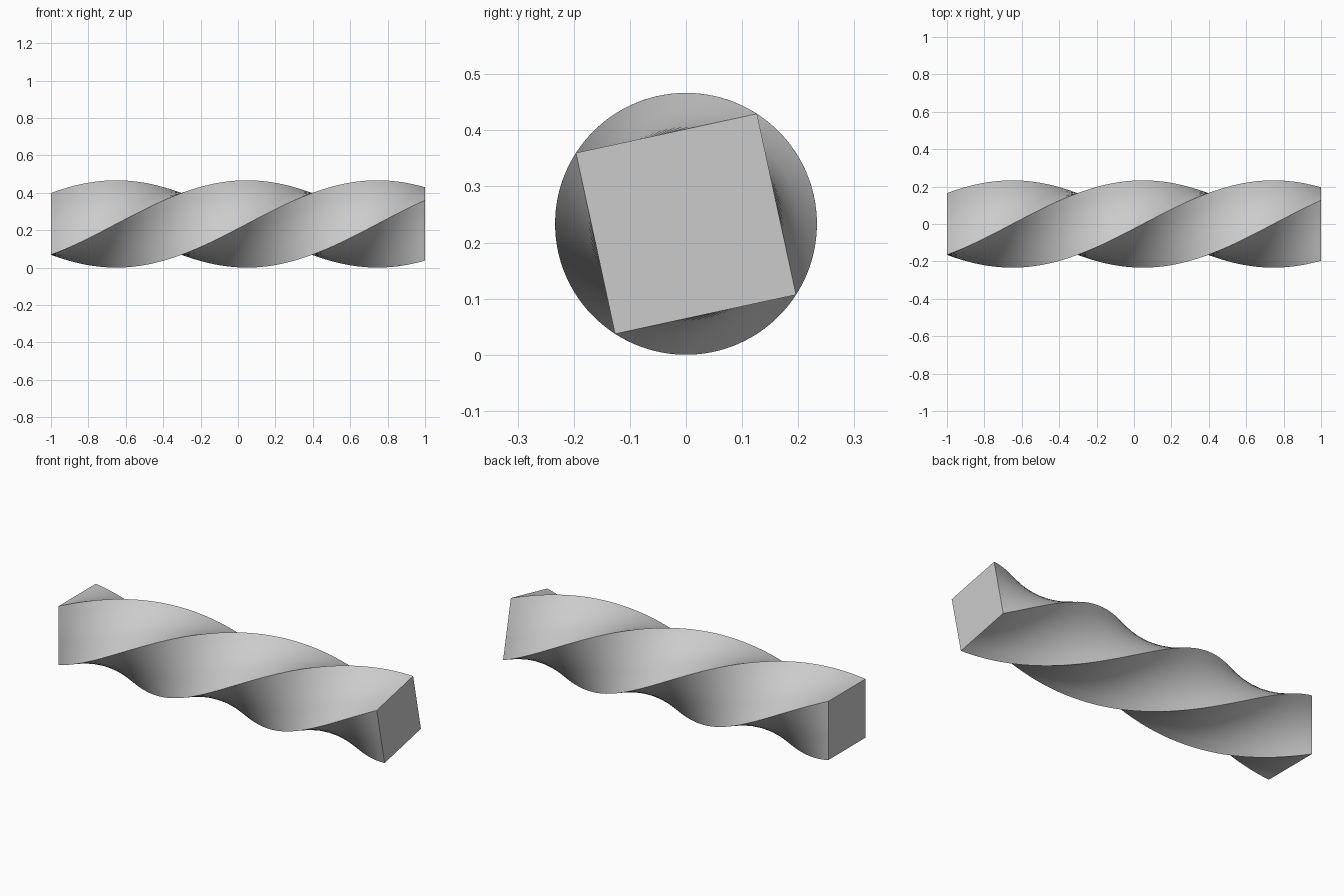
import bpy, bmesh, math

if "Cube" in bpy.data.objects:
    bpy.data.objects.remove(bpy.data.objects["Cube"])

LENGTH = 2.0
HALF = 0.165                        # half side of the square section
TWIST = -4.5                        # total twist in radians along +x
CENTRE_Z = HALF * math.sqrt(2)
RINGS, CUTS = 64, 6

bm = bmesh.new()

# square section outline, each side split into short steps
corners = [(HALF, HALF), (-HALF, HALF), (-HALF, -HALF), (HALF, -HALF)]
section = []
for i, (y0, z0) in enumerate(corners):
    y1, z1 = corners[(i + 1) % 4]
    for k in range(CUTS):
        t = k / CUTS
        section.append((y0 + (y1 - y0) * t, z0 + (z1 - z0) * t))

# rings turned progressively along the length
rings = []
for r in range(RINGS + 1):
    t = r / RINGS
    c, s = math.cos(TWIST * t), math.sin(TWIST * t)
    rings.append([bm.verts.new((-LENGTH / 2 + LENGTH * t,
                                y * c - z * s,
                                CENTRE_Z + y * s + z * c)) for y, z in section])

# twisted sides
n = len(section)
for a, b in zip(rings, rings[1:]):
    for i in range(n):
        j = (i + 1) % n
        bm.faces.new((a[i], a[j], b[j], b[i]))

# flat end caps
bm.faces.new(rings[0])
bm.faces.new(rings[-1])
bmesh.ops.recalc_face_normals(bm, faces=bm.faces)

mesh = bpy.data.meshes.new("twisted_bar")
bm.to_mesh(mesh)
bm.free()
bar = bpy.data.objects.new("twisted_bar", mesh)
bpy.context.collection.objects.link(bar)

# smooth sides with sharp edges
bpy.context.view_layer.objects.active = bar
bar.select_set(True)
bpy.ops.object.shade_smooth_by_angle(angle=math.radians(35))
